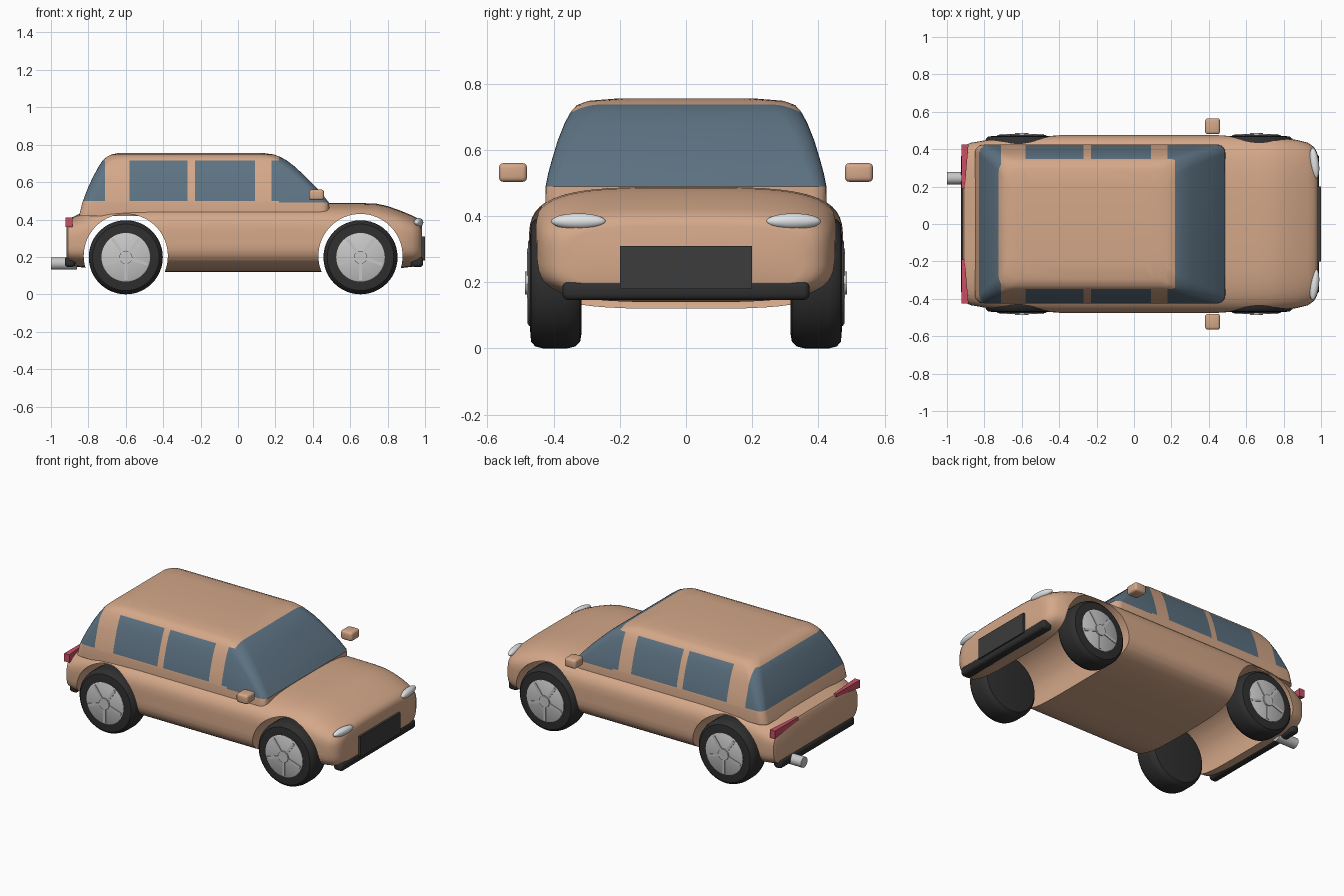
import bpy, bmesh, math
from mathutils import Vector, Matrix

if "Cube" in bpy.data.objects:
    bpy.data.objects.remove(bpy.data.objects["Cube"])


def material(name, r, g, b):
    m = bpy.data.materials.new(name)
    m.diffuse_color = (r, g, b, 1)
    m.use_nodes = True
    m.node_tree.nodes["Principled BSDF"].inputs["Base Color"].default_value = m.diffuse_color
    return m


PAINT = material("tan paint", 0.66, 0.39, 0.25)
GLASS = material("blue grey glass", 0.11, 0.17, 0.225)
RUBBER = material("black rubber", 0.028, 0.028, 0.028)
GRILLE = material("dark grey", 0.045, 0.045, 0.045)
METAL = material("light grey metal", 0.57, 0.57, 0.57)
LAMP = material("white lamp", 0.75, 0.77, 0.78)
RED = material("red lamp", 0.58, 0.08, 0.13)


def finish(name, bm, *mats, angle=35):
    bmesh.ops.recalc_face_normals(bm, faces=bm.faces)
    me = bpy.data.meshes.new(name)
    bm.to_mesh(me)
    bm.free()
    ob = bpy.data.objects.new(name, me)
    bpy.context.collection.objects.link(ob)
    for m in mats:
        me.materials.append(m)
    smooth(ob, angle)
    return ob


def smooth(ob, angle=35):
    bpy.ops.object.select_all(action='DESELECT')
    ob.select_set(True)
    bpy.context.view_layer.objects.active = ob
    bpy.ops.object.shade_smooth_by_angle(angle=math.radians(angle))


def loft(rings):
    """Skin a list of equal-length point rings and cap both ends."""
    bm = bmesh.new()
    vr = [[bm.verts.new(p) for p in r] for r in rings]
    n = len(vr[0])
    for a, b in zip(vr, vr[1:]):
        for i in range(n):
            j = (i + 1) % n
            bm.faces.new((a[i], a[j], b[j], b[i]))
    bm.faces.new(vr[0])
    bm.faces.new(vr[-1])
    return bm


def turned(cx, cz, profile, sign=1, n=48):
    """Lathe (radius, y) pairs about an axis along y."""
    return loft([[(cx + r * math.cos(2 * math.pi * i / n), sign * y,
                   cz + r * math.sin(2 * math.pi * i / n)) for i in range(n)]
                 for r, y in profile])


def box(lo, hi, bevel=0.0, seg=3):
    bm = bmesh.new()
    lo, hi = Vector(lo), Vector(hi)
    bmesh.ops.create_cube(bm, size=1, matrix=Matrix.Translation((lo + hi) / 2)
                          @ Matrix.Diagonal((*(hi - lo), 1)))
    if bevel:
        bmesh.ops.bevel(bm, geom=bm.edges[:], offset=bevel, segments=seg,
                        profile=0.5, affect='EDGES')
    return bm


# lower body: superellipse sections (x, half width, bottom, top) along the car
def section(x, w, b, t, n=56, p=3.7):
    pts = []
    for i in range(n):
        a = 2 * math.pi * (i + 0.5) / n
        c, s = math.cos(a), math.sin(a)
        pts.append((x, w * math.copysign(abs(c) ** (2 / p), c),
                    (b + t) / 2 + (t - b) / 2 * math.copysign(abs(s) ** (2 / p), s)))
    return pts


stations = [(-.917, .395, .17, .385), (-.908, .42, .155, .402), (-.87, .435, .148, .42),
            (-.80, .447, .14, .452), (-.74, .455, .132, .474), (-.68, .46, .126, .485),
            (-.58, .467, .121, .488), (-.40, .475, .12, .488), (.45, .475, .12, .488),
            (.66, .47, .124, .488), (.74, .465, .128, .485), (.80, .459, .133, .472),
            (.87, .45, .14, .447), (.93, .435, .147, .422), (.962, .412, .152, .406),
            (.978, .385, .16, .39), (.985, .35, .175, .37)]
body = finish("body", loft([section(*s) for s in stations]), PAINT)

# wheel arches cut through the whole width
WHEELS = (-.60, .655)
for cx in WHEELS:
    cutter = finish("arch_cutter", turned(cx, .205, [(.225, -.6), (.225, .6)], n=64), PAINT)
    cutter.hide_render = True
    mod = body.modifiers.new("arch", 'BOOLEAN')
    mod.operation = 'DIFFERENCE'
    mod.object = cutter
    bpy.context.view_layer.objects.active = body
    bpy.ops.object.modifier_apply(modifier=mod.name)
    bpy.data.objects.remove(cutter)
smooth(body)


# cabin: rounded rectangles (z, rear x, front x, half width, corner radius)
def plan(z, x0, x1, w, r, n=6):
    pts = []
    for k, (cx, cy) in enumerate(((x1 - r, w - r), (x0 + r, w - r),
                                  (x0 + r, r - w), (x1 - r, r - w))):
        for i in range(n + 1):
            a = math.pi / 2 * (k + i / n)
            pts.append((cx + r * math.cos(a), cy + r * math.sin(a), z))
    return pts


levels = [(.42, -.85, .49, .425, .045), (.49, -.832, .487, .424, .045),
          (.53, -.818, .455, .416, .05), (.57, -.802, .42, .405, .055),
          (.63, -.774, .36, .387, .06), (.68, -.747, .307, .367, .065),
          (.715, -.724, .262, .348, .07), (.735, -.702, .226, .33, .075),
          (.748, -.675, .19, .295, .08), (.755, -.64, .14, .21, .08)]
bm = loft([plan(*l) for l in levels])
for co, axis in [(x, (1, 0, 0)) for x in (-.71, -.58, -.27, -.23, .09, .18, .22)] + \
                [(z, (0, 0, 1)) for z in (.50, .715, .735)]:
    bmesh.ops.bisect_plane(bm, geom=bm.verts[:] + bm.edges[:] + bm.faces[:],
                           plane_co=Vector(axis) * co, plane_no=axis, dist=1e-5)
for f in bm.faces:
    c = f.calc_center_median()
    side = any(a < c.x < b for a, b in ((-2, -.71), (-.58, -.27), (-.23, .09), (.18, 2)))
    if (.5 < c.z < .715 and side) or (c.x > .22 and .49 < c.z < .74):
        f.material_index = 1
finish("cabin", bm, PAINT, GLASS)

# wheels with rim, spokes and hub
for cx in WHEELS:
    for s in (-1, 1):
        finish("tyre", turned(cx, .198, [(.15, .315), (.178, .32), (.192, .335), (.198, .36),
                                         (.198, .43), (.192, .455), (.178, .468), (.13, .472)],
                              s), RUBBER)
        finish("rim", turned(cx, .198, [(.13, .46), (.13, .474), (.125, .477)], s), METAL)
        finish("hub", turned(cx, .198, [(.035, .47), (.035, .486)], s, 24), METAL)
        for k in range(5):
            bm = box((.03, s * .478 - .003, -.008), (.122, s * .478 + .003, .008))
            bm.transform(Matrix.Translation((cx, 0, .198))
                         @ Matrix.Rotation(math.radians(90 + 72 * k), 4, 'Y'))
            finish("spoke", bm, METAL)

# bumpers and grille
finish("front_bumper", box((.925, -.373, .146), (.99, .373, .202), .018), RUBBER)
finish("rear_bumper", box((-.926, -.373, .146), (-.87, .373, .202), .018), RUBBER)
finish("grille", box((.96, -.20, .18), (.999, .20, .31)), GRILLE)

# lamps and door mirrors, both sides
for s in (-1, 1):
    bm = bmesh.new()
    bmesh.ops.create_uvsphere(bm, u_segments=32, v_segments=16, radius=1,
                              matrix=Matrix.Translation((.965, s * .325, .384))
                              @ Matrix.Rotation(s * .12, 4, 'Z')
                              @ Matrix.Diagonal((.024, .083, .024, 1)))
    finish("headlight", bm, LAMP, angle=60)
    quad = lambda y, x0, x1, z0, z1: [(x0, y, z0), (x1, y, z0), (x1, y, z1), (x0, y, z1)]
    finish("tail_light", loft([quad(s * .425, -.921, -.885, .36, .41),
                               quad(s * .19, -.921, -.905, .39, .41)]), RED)
    ys = sorted((s * .48, s * .565))
    finish("mirror", box((.38, ys[0], .503), (.46, ys[1], .56), .014), PAINT)

# exhaust pipe on one side
bm = bmesh.new()
bmesh.ops.create_cone(bm, cap_ends=True, segments=32, radius1=.033, radius2=.033, depth=.14,
                      matrix=Matrix.Translation((-.93, .245, .165))
                      @ Matrix.Rotation(math.pi / 2, 4, 'Y'))
finish("exhaust", bm, METAL)
